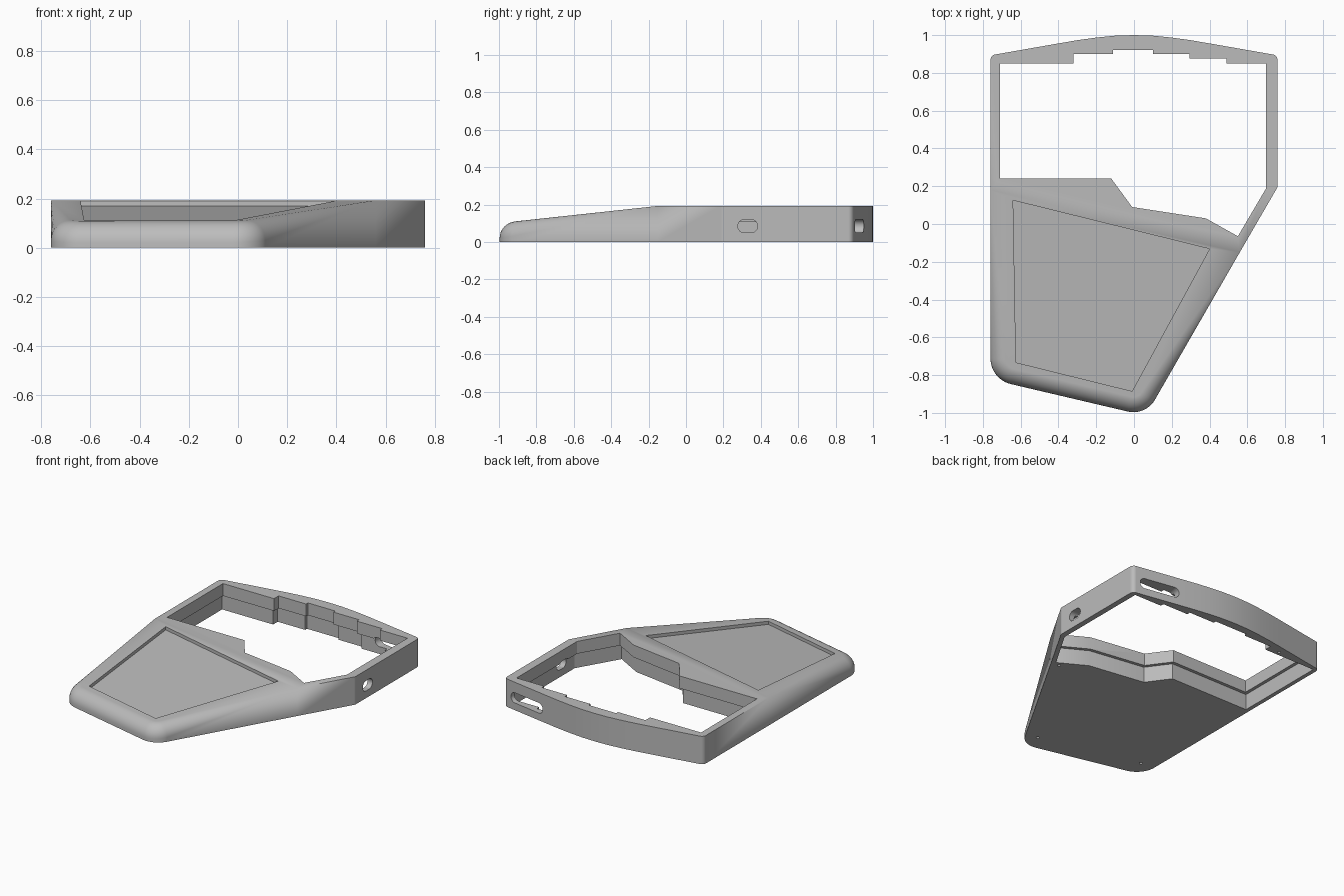
import bpy, bmesh, math
from mathutils import Vector, Matrix

old = bpy.data.objects.get("Cube")
if old:
    bpy.data.objects.remove(old, do_unlink=True)

HEIGHT = 0.193
SLOPE_DIR = Vector((0.243, 0.97))
BREAK = -0.01

grey = bpy.data.materials.new("plain grey")
grey.use_nodes = True
grey.diffuse_color = (0.5, 0.5, 0.5, 1)
grey.node_tree.nodes["Principled BSDF"].inputs["Base Color"].default_value = (0.5, 0.5, 0.5, 1)


def past_break(p):
    """Distance in front of the line where the top starts to slope."""
    return max(0, BREAK - SLOPE_DIR.dot(Vector((p[0], p[1]))))


def top_z(p):
    return HEIGHT - 0.095 * past_break(p)


def rounded(corners, steps=10):
    """Outline from (x, y, radius) corners, with arcs where radius > 0."""
    out = []
    for i, (x, y, r) in enumerate(corners):
        p = Vector((x, y))
        if r == 0:
            out.append(p)
            continue
        u = (Vector(corners[i - 1][:2]) - p).normalized()
        v = (Vector(corners[(i + 1) % len(corners)][:2]) - p).normalized()
        half = u.angle(v) / 2
        c = p + (u + v).normalized() * (r / math.sin(half))
        a = p + u * (r / math.tan(half)) - c
        b = p + v * (r / math.tan(half)) - c
        out += [c + a.lerp(b, k / steps).normalized() * r for k in range(steps + 1)]
    return out


def inward(pts):
    """Mitred inward direction at each point of a counter-clockwise outline."""
    out = []
    for i, p in enumerate(pts):
        a = (p - pts[i - 1]).normalized()
        b = (pts[(i + 1) % len(pts)] - p).normalized()
        na, nb = Vector((-a.y, a.x)), Vector((-b.y, b.x))
        out.append((na + nb) / (1 + na.dot(nb)))
    return out


def finish(name, bm):
    bmesh.ops.remove_doubles(bm, verts=bm.verts, dist=0.00005)
    bmesh.ops.recalc_face_normals(bm, faces=bm.faces)
    mesh = bpy.data.meshes.new(name)
    bm.to_mesh(mesh)
    bm.free()
    mesh.materials.append(grey)
    obj = bpy.data.objects.new(name, mesh)
    bpy.context.collection.objects.link(obj)
    return obj


def bridge(bm, low, high):
    for i in range(len(low)):
        j = (i + 1) % len(low)
        bm.faces.new((low[i], low[j], high[j], high[i]))


def prism(name, pts, bottom, top, matrix=Matrix()):
    bm = bmesh.new()
    low = [bm.verts.new((p.x, p.y, bottom(p))) for p in pts]
    high = [bm.verts.new((p.x, p.y, top)) for p in pts]
    bridge(bm, low, high)
    bm.faces.new(low[::-1])
    bm.faces.new(high)
    bm.transform(matrix)
    obj = finish(name, bm)
    obj.hide_render = True
    return obj


# Solid case: straight walls, then an edge rounding that fades out at the break
BACK = [(0.4, 0.956), (0.3, 0.973), (0.2, 0.987), (0.1, 0.997)]
left_break, right_break = Vector((-0.76, 0.18)), Vector((0.56, -0.15))
outline = rounded(
    [(0.76, 0.195, 0.03), (0.76, 0.893, 0.03)]
    + [(x, y, 0) for x, y in BACK] + [(0, 1, 0)]
    + [(-x, y, 0) for x, y in reversed(BACK)]
    + [(-0.76, 0.893, 0.03), (*left_break, 0), (-0.76, -0.822, 0.14),
       (0.062, -1.015, 0.13), (*right_break, 0)])
dirs = inward(outline)
bm = bmesh.new()
base = ring = [bm.verts.new((p.x, p.y, 0)) for p in outline]
bm.faces.new(base[::-1])
STEPS = 8
for k in range(STEPS + 1):
    t = math.pi / 2 * k / STEPS
    new = []
    for p, n in zip(outline, dirs):
        r = 0.08 * min(1, past_break(p) / 0.8)
        if past_break(p) < 0.01:
            r = 0
        q = p + n * r * (1 - math.cos(t))
        new.append(bm.verts.new((q.x, q.y, top_z(q) - r * (1 - math.sin(t)))))
    if k == 0:
        bridge(bm, ring, new)
    else:
        for i in range(len(ring)):
            j = (i + 1) % len(ring)
            gaps = [(ring[m].co - new[m].co).length > 0.00005 for m in (i, j)]
            if any(gaps):
                quad = [ring[i], ring[j]] + [new[m] for m, g in ((j, gaps[1]), (i, gaps[0])) if g]
                bm.faces.new(quad)
    # Share vertices where the rounding has zero size
    if k:
        for m in range(len(new)):
            if (ring[m].co - new[m].co).length <= 0.00005:
                bm.verts.remove(new[m])
                new[m] = ring[m]
    ring = new
li = min(range(len(outline)), key=lambda i: (outline[i] - left_break).length)
ri = min(range(len(outline)), key=lambda i: (outline[i] - right_break).length)
bm.faces.new(ring[li:ri + 1])
bm.faces.new(ring[ri:] + ring[:li + 1])
case = finish("keyboard_case", bm)

# Key opening, with a wider pocket below that leaves a lip
opening = [Vector(p) for p in (
    (0.70, 0.19), (0.70, 0.85), (0.49, 0.85), (0.49, 0.875), (0.295, 0.875), (0.295, 0.90),
    (0.10, 0.90), (0.10, 0.92), (-0.11, 0.92), (-0.11, 0.90), (-0.32, 0.90), (-0.32, 0.85),
    (-0.71, 0.85), (-0.71, 0.24), (-0.12, 0.24), (-0.01, 0.09), (0.38, 0.03), (0.55, -0.065))]
pocket = [p - n * 0.022 for p, n in zip(opening, inward(opening))]
cutters = [prism("opening_cutter", opening, lambda p: 0.05, 0.3),
           prism("pocket_cutter", pocket, lambda p: -0.1, 0.108)]

# Sloping recess in the palm rest
recess = [Vector(p) for p in ((-0.64, 0.125), (-0.625, -0.733), (-0.01, -0.885), (0.40, -0.132))]
cutters.append(prism("recess_cutter", recess, lambda p: top_z(p) - 0.022, 0.3))


# Rounded cable slots in the side and back walls
def slot(name, width, place, turn):
    w, h = width / 2, 0.035
    pts = rounded([(-w, -h, h - 0.001), (w, -h, h - 0.001), (w, h, h - 0.001), (-w, h, h - 0.001)])
    m = Matrix.Translation(place) @ Matrix.Rotation(math.radians(turn), 4, "Z") \
        @ Matrix.Rotation(math.pi / 2, 4, "X")
    return prism(name, pts, lambda p: -0.12, 0.12, m)


cutters.append(slot("side_slot_cutter", 0.105, (0.74, 0.33, 0.085), 90))
cutters.append(slot("back_slot_cutter", 0.28, (0.565, 0.91, 0.085), -10))

# Small screw holes underneath
circle = [Vector((math.cos(a), math.sin(a))) * 0.01 for a in (math.tau * k / 16 for k in range(16))]
for x, y in ((0.52, -0.11), (-0.66, -0.72), (0.04, -0.89), (-0.43, 0.9)):
    cutters.append(prism("screw_cutter", circle, lambda p: -0.05, 0.06, Matrix.Translation((x, y, 0))))

bpy.context.view_layer.objects.active = case
for c in cutters:
    mod = case.modifiers.new("cut", "BOOLEAN")
    mod.operation = "DIFFERENCE"
    mod.solver = "EXACT"
    mod.object = c
    bpy.ops.object.modifier_apply(modifier=mod.name)
    bpy.data.objects.remove(c, do_unlink=True)

bpy.ops.object.select_all(action="DESELECT")
case.select_set(True)
bpy.ops.object.shade_smooth_by_angle(angle=math.radians(25))
weighted = case.modifiers.new("even_shading", "WEIGHTED_NORMAL")
weighted.keep_sharp = True
